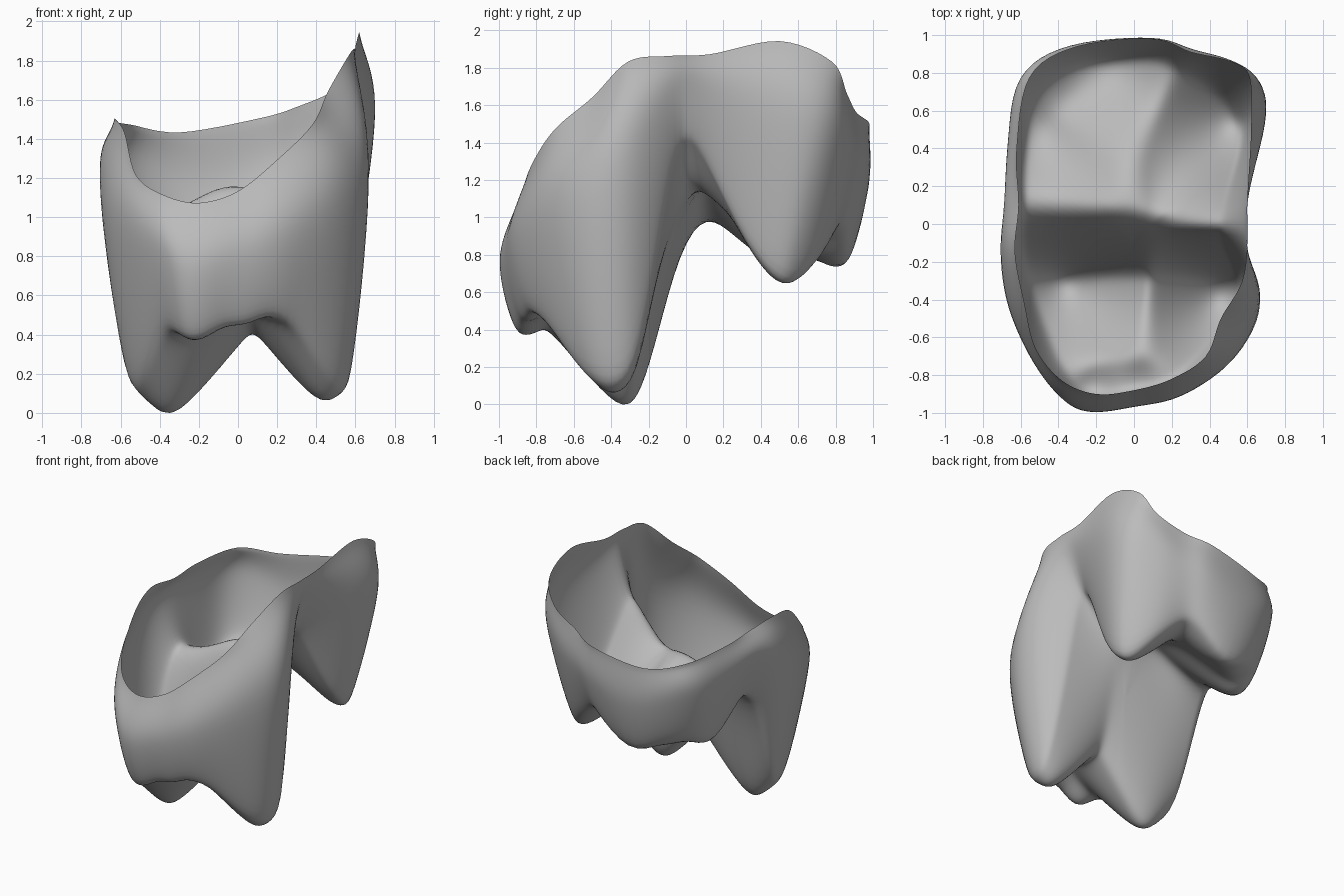
import bpy, bmesh, math
from mathutils import Vector

if "Cube" in bpy.data.objects:
    bpy.data.objects.remove(bpy.data.objects["Cube"], do_unlink=True)

# Wall stations, counter-clockwise: rim x, y, z, bulge x, y, foot scale
STATIONS = [
    (-.20, -.90, 1.07, -.22, -1.0, .90), (.00, -.88, 1.13, .00, -.97, .90),
    (.20, -.82, 1.29, .24, -.92, .89), (.38, -.70, 1.47, .49, -.76, .84),
    (.46, -.50, 1.64, .64, -.55, .85), (.57, -.31, 1.83, .67, -.34, .84),
    (.60, -.10, 1.86, .58, -.10, .81), (.60, .13, 1.87, .59, .12, .81),
    (.62, .50, 1.94, .70, .54, .83), (.61, .78, 1.83, .67, .74, .79),
    (.51, .86, 1.66, .50, .86, .83), (.30, .91, 1.56, .30, .92, .86),
    (.10, .98, 1.50, .10, .98, .88),
    (-.30, .94, 1.43, -.35, .94, .88), (-.55, .78, 1.47, -.61, .77, .86),
    (-.62, .40, 1.48, -.67, .42, .86), (-.61, .10, 1.48, -.69, .10, .84),
    (-.63, -.15, 1.50, -.71, -.15, .83), (-.58, -.42, 1.43, -.67, -.44, .82),
    (-.52, -.66, 1.21, -.53, -.74, .84), (-.38, -.83, 1.11, -.37, -.94, .89),
]
# Cusp tips: x, y, z, slope
FRONT_CUSPS = [(-.36, -.32, -.02, 1.22), (.45, -.39, .05, 1.22), (-.22, -.86, .36, 1.0),
               (.02, -.85, .44, 1.0), (.25, -.82, .48, 1.0)]
REAR_CUSPS = [(.50, .53, .63, 1.0), (-.15, .82, .70, 1.0), (-.33, .68, .76, 1.0),
              (-.50, .50, .74, .9)]
ANGLES, WALL, FLOOR = 126, 20, 40


def spline(a, b, c, d, t):
    return .5 * (2 * b + (c - a) * t + (2 * a - 5 * b + 4 * c - d) * t * t
                 + (3 * b - a - 3 * c + d) * t ** 3)


def smoothstep(lo, hi, v):
    t = min(max((v - lo) / (hi - lo), 0), 1)
    return t * t * (3 - 2 * t)


def cusps(x, y, tips, base, soft=.035):
    """Rounded cones merged into a flat base with a soft minimum."""
    total = math.exp(-base / soft)
    for tx, ty, tz, slope in tips:
        d = math.hypot(x - tx, y - ty)
        h = tz + slope * (math.sqrt(d * d + .006) - .077)
        total += math.exp(-h / soft)
    return -soft * math.log(total)


def floor_z(x, y):
    """Front pit, slanting step and rear shelf, with a ramp climbing the +x wall."""
    s = smoothstep(-.30, .10 - .16 * x, y)
    off = y - (.04 - .10 * x)
    ramp = .46 * smoothstep(.08, .60, x) * math.exp(-(off / (.26 if off > 0 else .14)) ** 2)
    return ((1 - s) * cusps(x, y, FRONT_CUSPS, .60)
            + s * cusps(x, y, REAR_CUSPS, 1.17) + ramp)


def station(u):
    i, t = int(u), u - int(u)
    p = [STATIONS[(i + k) % len(STATIONS)] for k in (-1, 0, 1, 2)]
    return [spline(*v, t) for v in zip(*p)]


# Crown shell: open rim, bulging wall, then cusped floor closing on the centre
bm = bmesh.new()
centre = Vector((0, -.1))
columns = []
for a in range(ANGLES):
    rx, ry, rz, ox, oy, k = station(a / ANGLES * len(STATIONS))
    foot = Vector((ox * k, oy * k, floor_z(ox * k, oy * k)))
    rim = Vector((rx, ry, rz))
    rise = .55 + .13 * smoothstep(.2, .6, abs(ox))
    bulge = Vector((ox, oy, foot.z + rise * (rz - foot.z)))
    path = []
    inner = Vector((foot.x * .8, foot.y * .8, foot.z))
    for n in range(WALL):
        t = 2 * n / WALL
        if t < 1:
            path.append(spline(rim + (rim - bulge) * .6, rim, bulge, foot, t))
        else:
            path.append(spline(rim, bulge, foot, inner, t - 1))
    for n in range(FLOOR):
        q = foot.xy.lerp(centre, n / FLOOR)
        path.append(Vector((q.x, q.y, floor_z(q.x, q.y))))
    columns.append([bm.verts.new(p) for p in path])
hub = bm.verts.new((centre.x, centre.y, floor_z(*centre)))
for a in range(ANGLES):
    c, d = columns[a], columns[(a + 1) % ANGLES]
    for n in range(len(c) - 1):
        bm.faces.new((c[n], c[n + 1], d[n + 1], d[n]))
    bm.faces.new((c[-1], hub, d[-1]))

# Relax the join between wall and floor
inside = [v for v in bm.verts if not v.is_boundary]
for _ in range(6):
    bmesh.ops.smooth_vert(bm, verts=inside, factor=.5, use_axis_x=True,
                          use_axis_y=True, use_axis_z=True)
bmesh.ops.translate(bm, verts=bm.verts, vec=(0, 0, -min(v.co.z for v in bm.verts)))
for f in bm.faces:
    f.smooth = True
mesh = bpy.data.meshes.new("tooth_crown")
bm.to_mesh(mesh)
bm.free()

# Single plain grey
grey = bpy.data.materials.new("plain_grey")
grey.use_nodes = True
grey.diffuse_color = (.5, .5, .5, 1)
grey.node_tree.nodes["Principled BSDF"].inputs["Base Color"].default_value = (.5, .5, .5, 1)
mesh.materials.append(grey)
crown = bpy.data.objects.new("tooth_crown", mesh)
bpy.context.collection.objects.link(crown)
